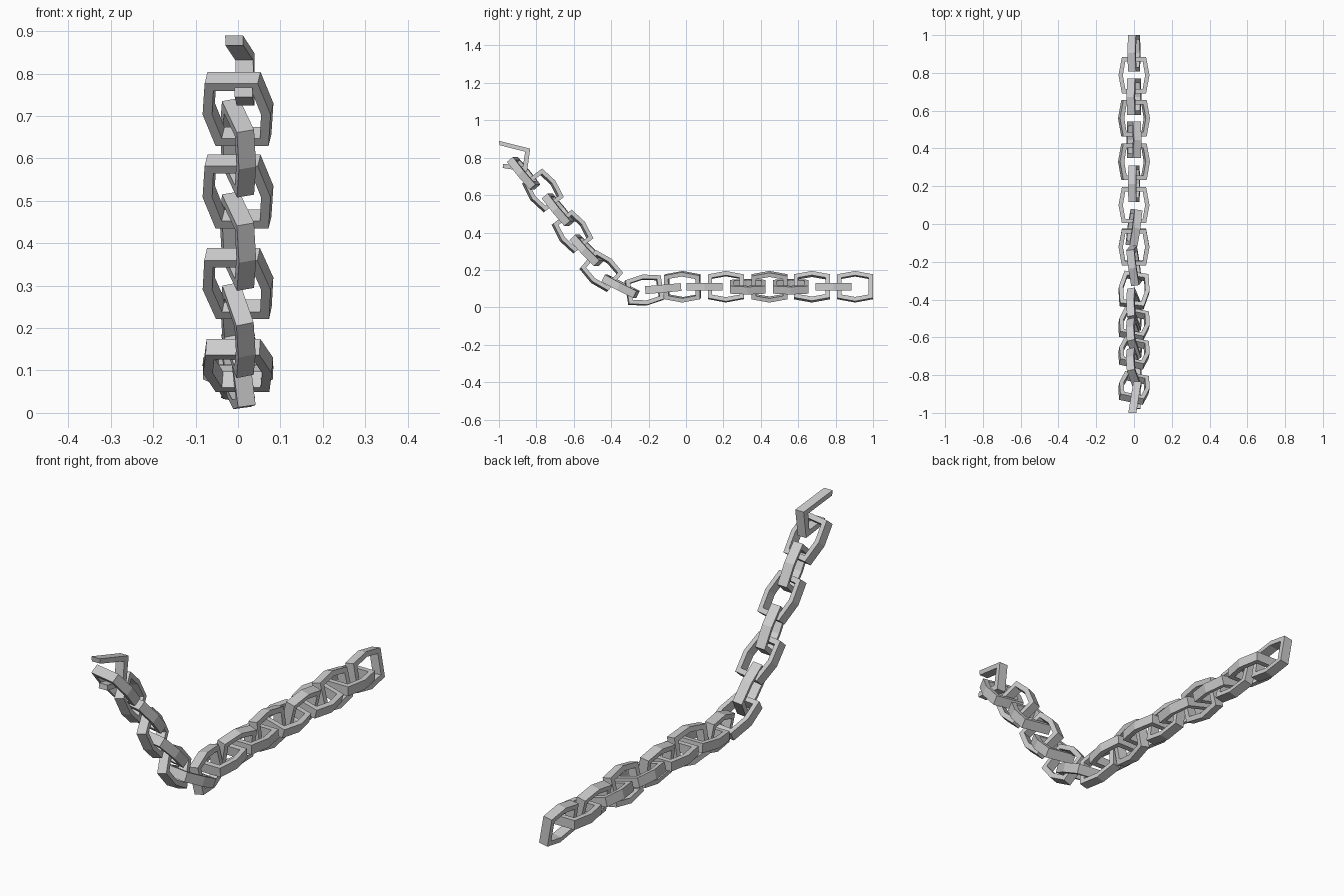
import bpy, bmesh
from math import radians
from mathutils import Matrix, Vector

if "Cube" in bpy.data.objects:
    bpy.data.objects.remove(bpy.data.objects["Cube"])

DEPTH = 0.042   # bar size across the link's plane
THICK = 0.023   # bar size within the link's plane


def make_object(name, bm):
    bmesh.ops.recalc_face_normals(bm, faces=bm.faces)
    mesh = bpy.data.meshes.new(name)
    bm.to_mesh(mesh)
    bm.free()
    obj = bpy.data.objects.new(name, mesh)
    bpy.context.collection.objects.link(obj)
    return obj


def bar_sweep(bm, outer, inner, closed):
    """Rectangular bar between an outer and an inner outline, given depth along local z."""
    h = DEPTH / 2
    rings = [[bm.verts.new((p[0], p[1], z)) for p, z in ((o, -h), (o, h), (i, h), (i, -h))]
             for o, i in zip(outer, inner)]
    n = len(rings)
    for k in range(n if closed else n - 1):
        a, b = rings[k], rings[(k + 1) % n]
        for j in range(4):
            bm.faces.new((a[j], a[(j + 1) % 4], b[(j + 1) % 4], b[j]))
    if not closed:
        bm.faces.new(rings[0])
        bm.faces.new(rings[-1])


def hexagon(mid, end, half):
    return [(mid, 0), (end, half), (-end, half), (-mid, 0), (-end, -half), (end, -half)]


def link(name, y, z, tilt=0, roll=0, yaw=0):
    bm = bmesh.new()
    bar_sweep(bm, hexagon(0.082, 0.064, 0.096),
              hexagon(0.082 - THICK, 0.046, 0.096 - THICK), True)
    obj = make_object(name, bm)
    obj.matrix_world = (Matrix.Translation((0, y, z))
                        @ Matrix.Rotation(radians(yaw), 4, 'Z')
                        @ Matrix.Rotation(radians(tilt), 4, 'X')
                        @ Matrix.Rotation(radians(roll), 4, 'Y'))


# upright links: y, z, tilt, roll, yaw
upright = [
    (0.904, 0.11, 0, -10, 0), (0.673, 0.11, 0, -14, 0), (0.446, 0.11, 0, 14, 0),
    (0.213, 0.11, 0, -8, 0), (-0.019, 0.11, 0, 10, -8), (-0.222, 0.092, 8, -8, 8),
    (-0.453, 0.195, -40, -15, 0), (-0.607, 0.405, -53, -16, 0), (-0.765, 0.625, -53, -16, 0),
]
for n, (y, z, tilt, roll, yaw) in enumerate(upright):
    link(f"upright_link_{n + 1}", y, z, tilt, 90 + roll, yaw)

# flat links between them
flat = [
    (0.788, 0.11, 0, 0, 0), (0.56, 0.11, 0, 15, 0), (0.33, 0.11, 0, 15, 0),
    (0.10, 0.11, 0, 0, 0), (-0.122, 0.10, 5, 0, 0), (-0.35, 0.112, -27, 0, -8),
    (-0.53, 0.305, -46, 0, -12), (-0.682, 0.522, -50, 0, -12), (-0.868, 0.717, -50, 0, -12),
]
for n, spec in enumerate(flat):
    link(f"flat_link_{n + 1}", *spec)

# broken open link at the top end: local x = along y, local y = up
outer = [(-1.0, 0.89), (-0.833, 0.848), (-0.85, 0.725), (-0.98, 0.745)]
inner = [(-0.997, 0.867), (-0.86, 0.832), (-0.872, 0.752), (-0.977, 0.768)]
bm = bmesh.new()
bar_sweep(bm, outer, inner, False)
for v in bm.verts:
    y, z, side = v.co
    lean = 0.018 - 0.17 * max(0, -0.84 - y) * (1 if z > 0.8 else 0.2)
    v.co = Vector((side + lean, y, z))
make_object("open_end_link", bm)
